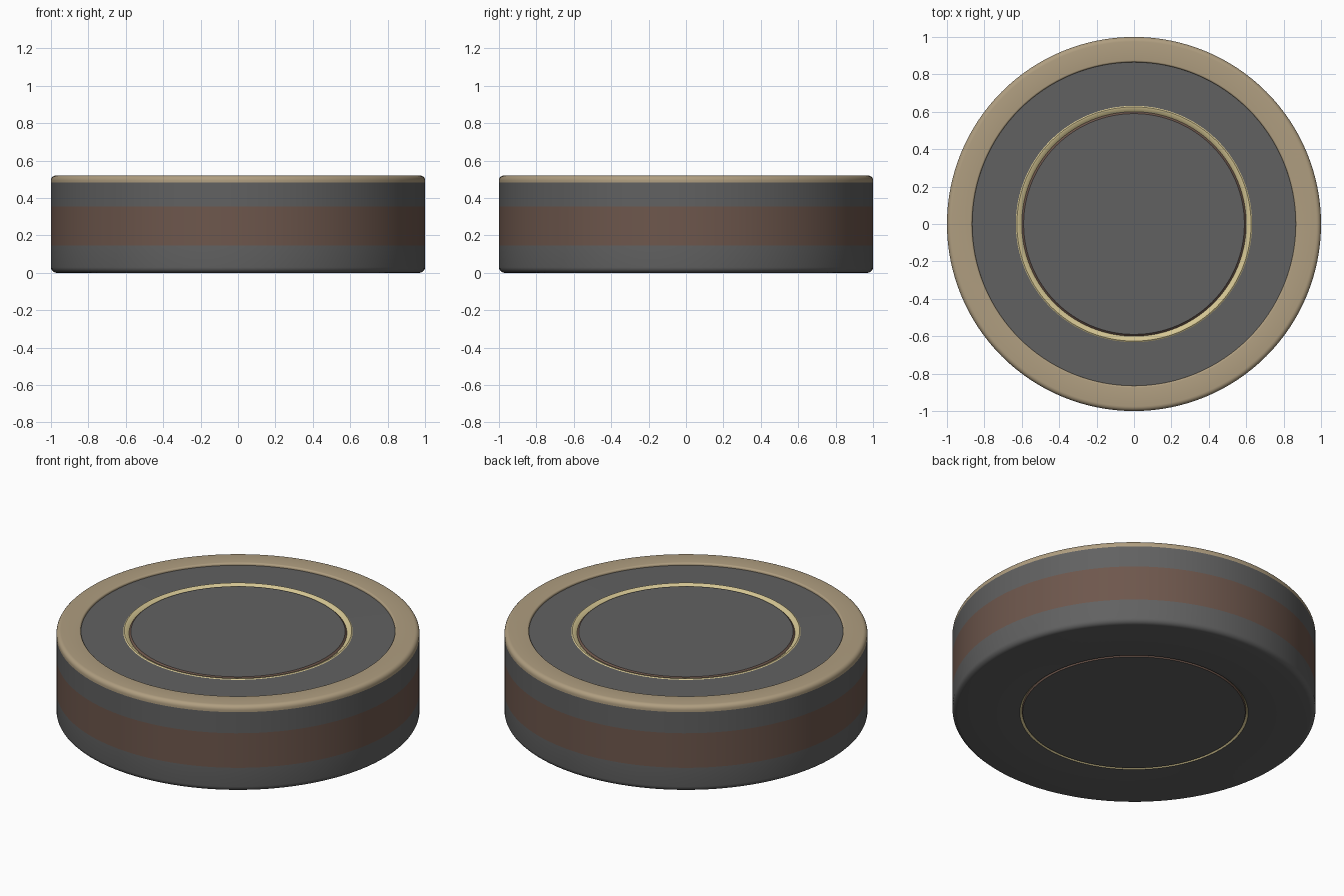
import bpy
import bmesh
from math import cos, sin, pi, radians

SEGMENTS = 128

cube = bpy.data.objects.get("Cube")
if cube:
    bpy.data.objects.remove(cube, do_unlink=True)


def material(name, rgb):
    mat = bpy.data.materials.new(name)
    mat.use_nodes = True
    colour = (*rgb, 1.0)
    mat.diffuse_color = colour
    mat.node_tree.nodes["Principled BSDF"].inputs["Base Color"].default_value = colour
    return mat


grey = material("dark grey", (0.12, 0.12, 0.12))
brown = material("brown", (0.155, 0.095, 0.073))
tan = material("tan", (0.43, 0.34, 0.215))
gold = material("pale gold", (0.66, 0.56, 0.29))


def arc(r, z, size, start, end, steps=5):
    """Rounded corner around the centre (r, z), angles in degrees."""
    angles = [radians(start + (end - start) * i / steps) for i in range(steps + 1)]
    return [(r + size * cos(a), z + size * sin(a)) for a in angles]


def lathe(name, mat, profile):
    """Revolve (radius, height) points; the outside lies right of the path."""
    bm = bmesh.new()
    rings = []
    for r, z in profile:
        if r == 0:
            rings.append([bm.verts.new((0, 0, z))] * SEGMENTS)
        else:
            rings.append([bm.verts.new((r * cos(2 * pi * i / SEGMENTS),
                                        r * sin(2 * pi * i / SEGMENTS), z))
                          for i in range(SEGMENTS)])
    for low, high in zip(rings, rings[1:]):
        for i in range(SEGMENTS):
            j = (i + 1) % SEGMENTS
            corners = dict.fromkeys((low[i], low[j], high[j], high[i]))
            bm.faces.new(list(corners))
    mesh = bpy.data.meshes.new(name)
    bm.to_mesh(mesh)
    bm.free()
    mesh.materials.append(mat)
    obj = bpy.data.objects.new(name, mesh)
    bpy.context.collection.objects.link(obj)
    bpy.ops.object.select_all(action="DESELECT")
    obj.select_set(True)
    bpy.context.view_layer.objects.active = obj
    bpy.ops.object.shade_smooth_by_angle(angle=radians(35))
    return obj


# Underside: centre disc, thin gold groove and rounded lower body
lathe("underside_disc", grey, [(0, 0.004), (0.613, 0.004)])
lathe("underside_groove_wall", brown, [(0.613, 0.004), (0.617, 0.015)])
lathe("underside_groove", gold, [(0.617, 0.015), (0.629, 0.004)])
lathe("lower_body", grey,
      [(0.629, 0.004), (0.70, 0)] + arc(0.97, 0.03, 0.03, -90, 0) + [(1, 0.145)])

# Side bands
lathe("middle_band", brown, [(1, 0.145), (1, 0.355)])
lathe("upper_body", grey, [(1, 0.355), (1, 0.483)])

# Raised outer rim with rounded edges
lathe("top_rim", tan,
      [(1, 0.483)] + arc(0.975, 0.495, 0.025, 0, 90)
      + arc(0.875, 0.51, 0.01, 90, 180) + [(0.865, 0.506)])

# Recessed top face with a gold groove around the centre disc
lathe("top_face", grey, [(0.865, 0.506), (0.632, 0.508)])
lathe("top_groove", gold,
      [(0.632, 0.508), (0.626, 0.512), (0.615, 0.510), (0.600, 0.498)])
lathe("top_groove_wall", brown, [(0.600, 0.498), (0.590, 0.507)])
lathe("top_disc", grey, [(0.590, 0.507), (0, 0.507)])
